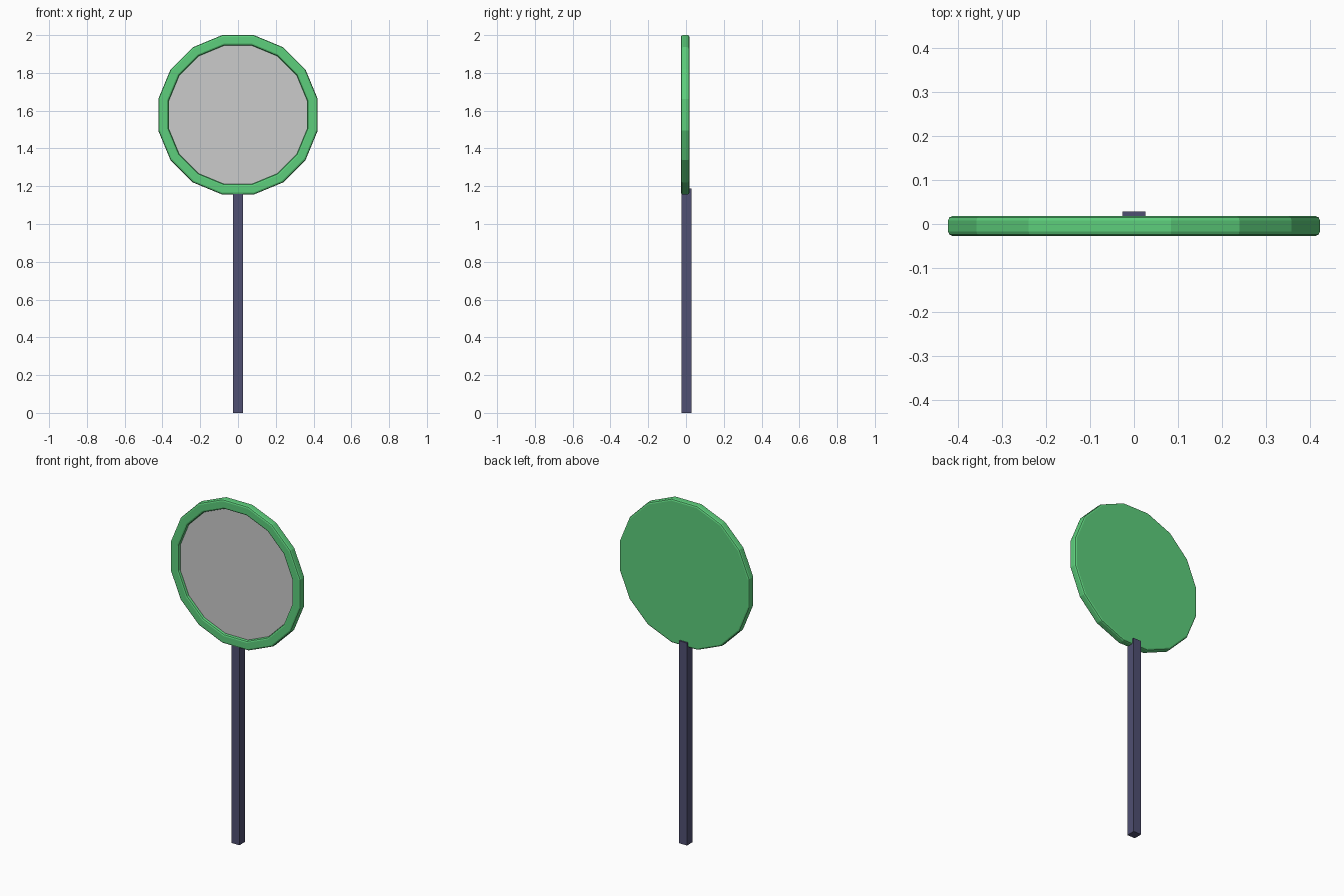
import bpy, bmesh
from math import sin, cos, pi

if "Cube" in bpy.data.objects:
    bpy.data.objects.remove(bpy.data.objects["Cube"])

SIDES = 16
CENTRE_Z = 1.578


def material(name, rgb):
    m = bpy.data.materials.new(name)
    m.diffuse_color = (*rgb, 1)
    m.use_nodes = True
    m.node_tree.nodes["Principled BSDF"].inputs["Base Color"].default_value = m.diffuse_color
    return m


def finish(name, bm, mat=None):
    bmesh.ops.recalc_face_normals(bm, faces=bm.faces)
    me = bpy.data.meshes.new(name)
    bm.to_mesh(me)
    bm.free()
    ob = bpy.data.objects.new(name, me)
    bpy.context.collection.objects.link(ob)
    if mat:
        me.materials.append(mat)
    return ob


def turned(name, profile, mat=None):
    """Loft 16-sided rings of (apothem, y) about the y axis, capping both ends."""
    bm = bmesh.new()
    rings = []
    for apothem, y in profile:
        r = apothem / cos(pi / SIDES)
        angles = [2 * pi * (i + 0.5) / SIDES for i in range(SIDES)]
        rings.append([bm.verts.new((r * cos(a), y, CENTRE_Z + r * sin(a))) for a in angles])
    for a, b in zip(rings, rings[1:]):
        for i in range(SIDES):
            j = (i + 1) % SIDES
            bm.faces.new((a[i], a[j], b[j], b[i]))
    bm.faces.new(rings[0])
    bm.faces.new(rings[-1])
    return finish(name, bm, mat)


green = material("green", (0.11, 0.62, 0.20))
slate = material("slate", (0.08, 0.08, 0.17))

# Green frame: flat back, rounded outer rim, rounded lip and shallow recess
turned("frame", [
    (0.412, 0.018), (0.419, 0.015), (0.422, 0.008),
    (0.422, -0.017), (0.419, -0.024), (0.412, -0.027),
    (0.377, -0.027), (0.370, -0.024), (0.367, -0.017),
    (0.367, -0.008),
], green)

# Grey mirror set into the recess
turned("mirror", [(0.366, -0.006), (0.366, -0.012)])

# Square post, reaching up behind the frame
bm = bmesh.new()
bmesh.ops.create_cube(bm, size=1)
for v in bm.verts:
    v.co.x *= 0.052
    v.co.y = v.co.y * 0.052 + 0.002
    v.co.z = (v.co.z + 0.5) * 1.187
finish("post", bm, slate)
